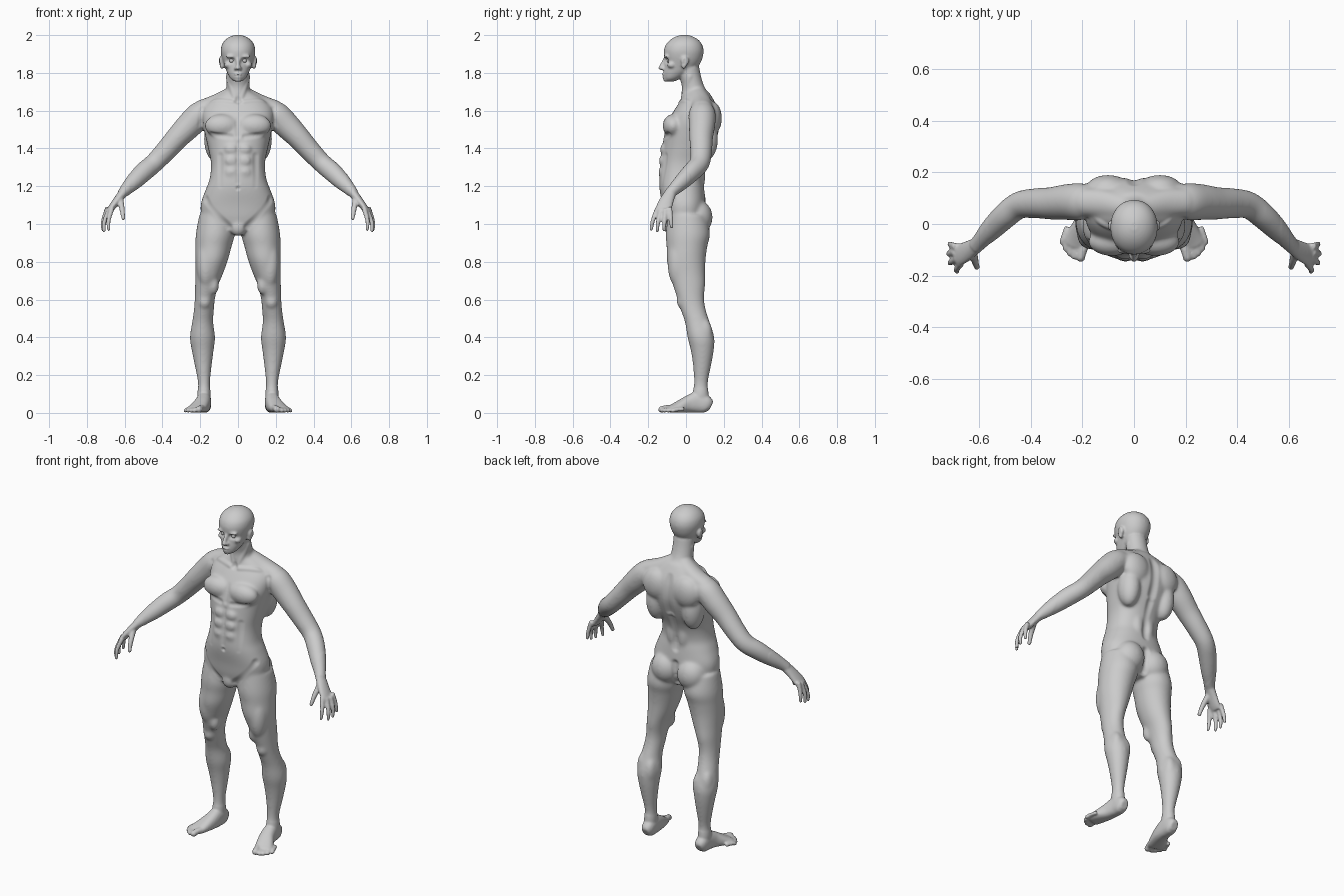
import bpy, bmesh, math
from mathutils import Vector, Matrix, kdtree

bm = bmesh.new()


def smooth_sections(sec, k=4):
    """Catmull-Rom interpolation through section tuples."""
    out = []
    for i in range(len(sec) - 1):
        a, b, c, d = sec[max(i - 1, 0)], sec[i], sec[i + 1], sec[min(i + 2, len(sec) - 1)]
        for j in range(k):
            t = j / k
            out.append([0.5 * (2 * q + (r - p) * t + (2 * p - 5 * q + 4 * r - s) * t * t
                               + (3 * q - p - 3 * r + s) * t ** 3) for p, q, r, s in zip(a, b, c, d)])
    return out + [list(sec[-1])]


def tube(sec, ref, axis=None, mirror=True, n=2.0, segs=28):
    """Loft of sections (x, y, z, radius along ref, radius across)."""
    sec = smooth_sections(sec)
    for side in ((1, -1) if mirror else (1,)):
        rings = []
        for i, (x, y, z, ra, rb) in enumerate(sec):
            lo, hi = sec[max(i - 1, 0)], sec[min(i + 1, len(sec) - 1)]
            t = (Vector(axis) if axis else Vector(hi[:3]) - Vector(lo[:3])).normalized()
            u = Vector(ref)
            u = (u - t * u.dot(t)).normalized()
            v = t.cross(u)
            ring = []
            for k in range(segs):
                c, s = math.cos(k * math.tau / segs), math.sin(k * math.tau / segs)
                p = (Vector((x, y, z)) + u * ra * math.copysign(abs(c) ** (2 / n), c)
                     + v * rb * math.copysign(abs(s) ** (2 / n), s))
                ring.append(bm.verts.new((p.x * side, p.y, p.z)))
            rings.append(ring)
        for a, b in zip(rings, rings[1:]):
            for k in range(segs):
                j = (k + 1) % segs
                bm.faces.new((a[k], a[j], b[j], b[k]))
        bm.faces.new(rings[0])
        bm.faces.new(rings[-1])


def upright(rows, n):
    """Central loft from rows (z, front y, back y, half width)."""
    tube([(0, (f + b) / 2, z, w, (b - f) / 2) for z, f, b, w in rows],
         (1, 0, 0), (0, 0, 1), False, n, 40)


def blob(loc, size):
    for side in ((1, -1) if loc[0] else (1,)):
        m = Matrix.LocRotScale(Vector((loc[0] * side, loc[1], loc[2])), None, Vector(size))
        bmesh.ops.create_uvsphere(bm, u_segments=24, v_segments=16, radius=1, matrix=m)


def digit(points, radii, ref):
    tube([(*p, r, r) for p, r in zip(points, radii)], ref, segs=14)
    blob(points[-1], (radii[-1],) * 3)


# Torso
upright([(.945, -.07, .07, .05), (.98, -.10, .09, .12), (1.03, -.115, .10, .185),
         (1.10, -.125, .105, .198), (1.18, -.14, .098, .172), (1.24, -.142, .092, .15),
         (1.32, -.134, .11, .143), (1.40, -.125, .145, .158), (1.48, -.115, .172, .176),
         (1.55, -.092, .178, .19), (1.61, -.058, .17, .185), (1.66, -.025, .145, .14),
         (1.70, -.01, .12, .075)], 2.3)
# Neck
upright([(1.62, -.02, .14, .085), (1.68, -.025, .125, .068), (1.73, -.022, .096, .061),
         (1.78, -.035, .08, .06), (1.83, -.04, .07, .06)], 2)
# Head
upright([(1.755, -.105, -.06, .02), (1.77, -.116, -.03, .04), (1.80, -.119, .02, .057),
         (1.83, -.115, .06, .069), (1.86, -.113, .08, .08), (1.89, -.117, .09, .088),
         (1.92, -.117, .093, .091), (1.95, -.106, .085, .085), (1.975, -.083, .066, .067),
         (1.992, -.055, .037, .042), (2.001, -.025, .01, .014)], 2.1)
# Trapezius slopes, then arms
tube([(.03, .06, 1.685, .05, .045), (.12, .08, 1.645, .055, .04), (.2, .085, 1.61, .055, .045)], (0, 1, 0))
tube([(.15, .085, 1.60, .06, .055), (.20, .085, 1.58, .072, .07), (.255, .085, 1.525, .07, .07),
      (.32, .08, 1.458, .063, .062), (.385, .08, 1.385, .058, .056), (.445, .072, 1.322, .053, .052),
      (.50, .03, 1.275, .05, .052), (.55, -.02, 1.225, .043, .045), (.59, -.062, 1.185, .033, .034),
      (.615, -.088, 1.16, .03, .025)], (0, 1, 0))
# Palms, fingers and thumbs
tube([(.605, -.08, 1.168, .03, .025), (.64, -.102, 1.125, .038, .021), (.67, -.117, 1.085, .043, .018),
      (.685, -.12, 1.065, .038, .014)], (0, 1, 0))
for base, mid, tip in [((.668, -.152, 1.08), (.685, -.175, 1.02), (.684, -.184, .972)),
                       ((.684, -.132, 1.075), (.708, -.148, 1.01), (.710, -.152, .964)),
                       ((.692, -.108, 1.08), (.714, -.114, 1.015), (.715, -.116, .968)),
                       ((.69, -.086, 1.09), (.708, -.08, 1.03), (.712, -.077, .985))]:
    digit([base, mid, tip], [.0135, .0118, .0095], (0, 1, 0))
digit([(.625, -.105, 1.135), (.614, -.145, 1.08), (.607, -.168, 1.03)], [.019, .0145, .011], (1, 0, 0))
# Legs
tube([(.115, .005, 1.05, .09, .10), (.12, .01, .95, .103, .117), (.13, .005, .88, .096, .108),
      (.14, .001, .81, .087, .103), (.152, .008, .74, .074, .094), (.165, .016, .68, .062, .086),
      (.175, .024, .61, .054, .072), (.18, .037, .55, .053, .067), (.187, .06, .48, .056, .066),
      (.188, .079, .40, .067, .071), (.187, .086, .33, .058, .061), (.184, .085, .25, .045, .048),
      (.18, .079, .16, .032, .037), (.18, .077, .10, .035, .043), (.18, .075, .05, .033, .045)],
     (1, 0, 0), (0, 0, 1))
# Feet and toes
tube([(.178, .133, .035, .025, .022), (.178, .11, .045, .045, .035), (.18, .06, .055, .055, .038),
      (.188, .01, .045, .045, .042), (.205, -.035, .032, .032, .048), (.22, -.07, .022, .022, .05),
      (.226, -.088, .018, .017, .045)], (0, 0, 1), n=2.4)
for x, y, r in [(.206, -.129, .018), (.231, -.126, .0125), (.249, -.113, .0122),
                (.265, -.095, .0118), (.278, -.07, .0115)]:
    digit([(x - .02, y + .06, r + .008), (x - .006, y + .02, r + .006), (x, y, r)], [r, r * .95, r], (0, 0, 1))
# Muscle masses
for loc, size in [((.085, -.068, 1.52), (.092, .056, .062)), ((.035, -.118, 1.395), (.036, .02, .03)),
                  ((.035, -.126, 1.335), (.035, .018, .029)), ((.034, -.13, 1.275), (.034, .016, .029)),
                  ((.085, .062, 1.035), (.087, .079, .092)), ((.12, .1, 1.45), (.06, .07, .12)),
                  ((.1, .138, 1.56), (.085, .052, .09)), ((.035, .065, 1.26), (.04, .038, .1)),
                  ((0, -.08, .985), (.046, .036, .05)), ((.177, -.015, .59), (.036, .035, .042)),
                  ((.162, .1, .40), (.036, .046, .08)), ((.212, .095, .42), (.036, .045, .08)),
                  ((.17, -.04, .79), (.05, .058, .13)), ((.13, -.032, .68), (.03, .035, .055))]:
    blob(loc, size)
# Facial features and ears
tube([(0, -.108, 1.88, .009, .01), (0, -.124, 1.85, .01, .011), (0, -.135, 1.828, .013, .012)],
     (1, 0, 0), (0, 0, 1), False)
for loc, size in [((0, -.134, 1.826), (.013, .013, .011)), ((.013, -.122, 1.823), (.01, .012, .009)),
                  ((.034, -.103, 1.887), (.032, .014, .01)), ((0, -.116, 1.792), (.024, .013, .007)),
                  ((0, -.115, 1.779), (.021, .012, .007)), ((0, -.105, 1.764), (.022, .016, .012)),
                  ((.052, -.076, 1.842), (.022, .024, .018)), ((.089, -.006, 1.862), (.014, .021, .027)),
                  ((.085, -.012, 1.84), (.012, .014, .02))]:
    blob(loc, size)

# Fuse all masses into one skin
bmesh.ops.recalc_face_normals(bm, faces=bm.faces[:])
mesh = bpy.data.meshes.new("body")
bm.to_mesh(mesh)
bm.free()
body = bpy.data.objects.new("body", mesh)
bpy.context.collection.objects.link(body)
mod = body.modifiers.new("fuse", 'REMESH')
mod.mode = 'VOXEL'
mod.voxel_size = .0058
skin = bpy.data.meshes.new_from_object(body.evaluated_get(bpy.context.evaluated_depsgraph_get()))
body.modifiers.clear()
bm = bmesh.new()
bm.from_mesh(skin)


def relax(verts, times):
    for _ in range(times):
        bmesh.ops.smooth_vert(bm, verts=verts, factor=.5, use_axis_x=True, use_axis_y=True, use_axis_z=True)


relax(bm.verts[:], 2)
relax([v for v in bm.verts if .13 < v.co.z < 1.73 and abs(v.co.x) < .57], 14)

# Sculpted grooves (positive depth) and ridges (negative depth)
bm.normal_update()
bm.verts.ensure_lookup_table()
tree = kdtree.KDTree(len(bm.verts))
for v in bm.verts:
    tree.insert(v.co, v.index)
tree.balance()


def stroke(a, b, radius, depth):
    for side in ((1, -1) if a[0] or b[0] else (1,)):
        p, q = (Vector((c[0] * side, c[1], c[2])) for c in (a, b))
        d = q - p
        for co, i, _ in tree.find_range((p + q) / 2, d.length / 2 + radius):
            t = min(1, max(0, (co - p).dot(d) / max(d.length_squared, 1e-9)))
            w = 1 - (co - p - d * t).length_squared / radius ** 2
            if w > 0:
                bm.verts[i].co -= bm.verts[i].normal * depth * w * w


for args in [((0, .175, 1.64), (0, .155, 1.42), .035, .011), ((0, .14, 1.38), (0, .092, 1.18), .03, .009),
             ((0, -.10, 1.57), (0, -.122, 1.47), .022, .006), ((0, -.13, 1.43), (0, -.143, 1.22), .018, .004),
             ((0, -.143, 1.19), (0, -.143, 1.187), .014, .01), ((0, .10, 1.09), (0, .08, .97), .03, .014),
             ((.035, -.118, 1.462), (.14, -.095, 1.475), .02, .006),
             ((.165, -.07, 1.13), (.05, -.10, .985), .028, .008),
             ((.03, -.03, 1.645), (.17, .015, 1.655), .02, -.006), ((0, -.03, 1.65), (0, -.03, 1.655), .025, .008),
             ((.015, -.02, 1.66), (.055, .02, 1.78), .018, -.005),
             ((.19, .02, 1.61), (.2, .015, 1.51), .022, .006), ((.09, -.1, 1.36), (.085, -.11, 1.2), .025, .006),
             ((.03, -.108, 1.865), (.04, -.103, 1.864), .021, .012),
             ((0, -.128, 1.7855), (.02, -.118, 1.785), .007, .004),
             ((.1, -.008, 1.865), (.1, -.01, 1.85), .013, .006)]:
    stroke(*args)
relax(bm.verts[:], 1)
for v in bm.verts:
    v.co.z = max(v.co.z, 0.0)
for f in bm.faces:
    f.smooth = True
bm.to_mesh(mesh)
bm.free()
mesh.update()
bpy.data.meshes.remove(skin)

# Eyes
for side, name in ((1, "eye_left"), (-1, "eye_right")):
    bpy.ops.mesh.primitive_uv_sphere_add(segments=20, ring_count=12, radius=.0125,
                                         location=(side * .034, -.0895, 1.865))
    eye = bpy.context.object
    eye.name = name
    bpy.ops.object.shade_smooth()
